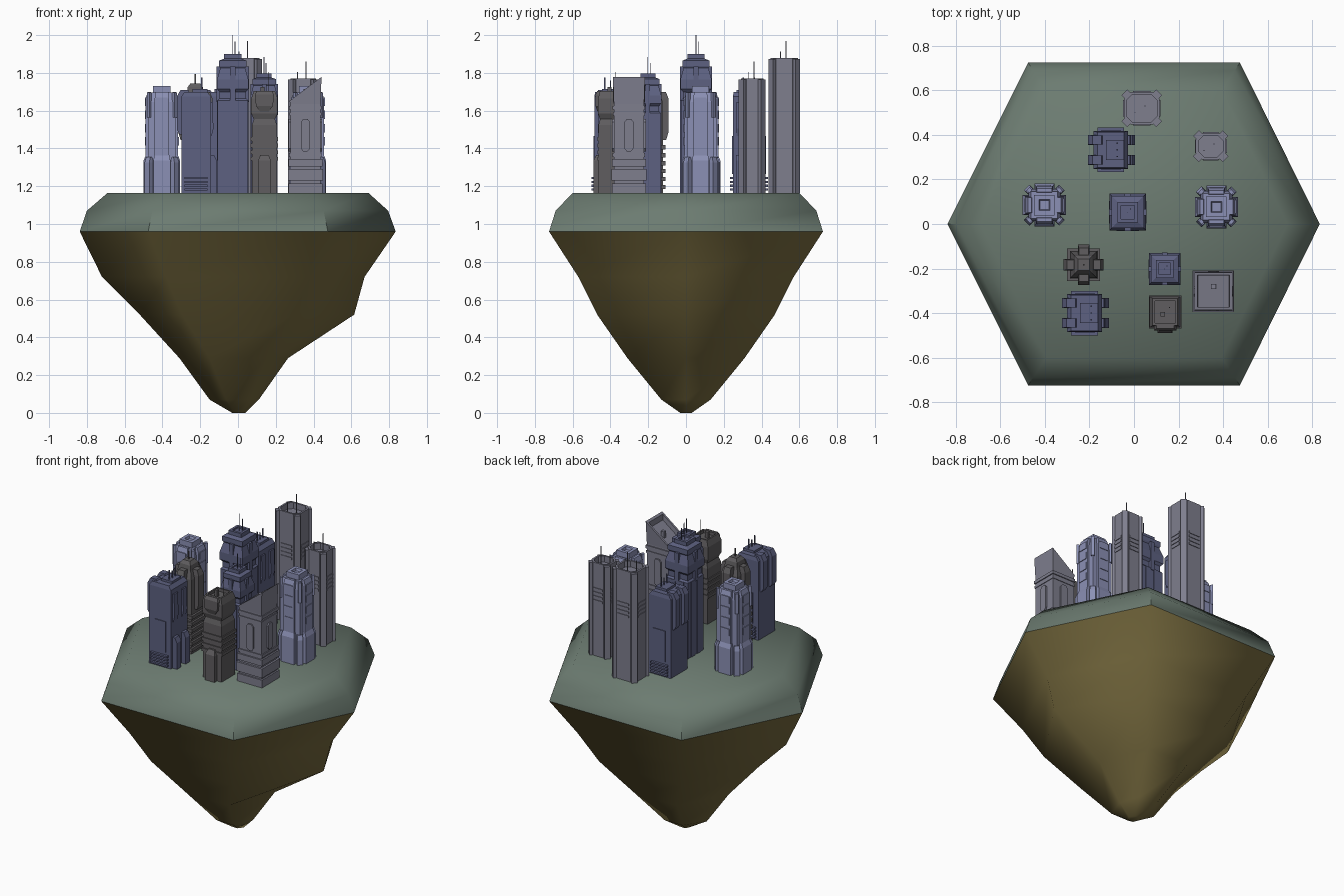
import bpy, bmesh, math
from mathutils import Matrix, Vector

GROUND = 1.165


def material(name, rgb):
    m = bpy.data.materials.new(name)
    m.diffuse_color = (*rgb, 1)
    return m


GRASS = material("grass_green", (0.15, 0.20, 0.165))
ROCK = material("rock_brown", (0.19, 0.15, 0.05))
LIGHT = material("light_blue", (0.26, 0.28, 0.46))
BLUE = material("slate_blue", (0.11, 0.12, 0.22))
LILAC = material("lilac_grey", (0.21, 0.21, 0.27))
GREY = material("dark_grey", (0.115, 0.11, 0.115))


def loft(bm, loops):
    rows = [[bm.verts.new(p) for p in loop] for loop in loops]
    n = len(rows[0])
    for a, b in zip(rows, rows[1:]):
        for i in range(n):
            bm.faces.new((a[i], a[(i + 1) % n], b[(i + 1) % n], b[i]))
    bm.faces.new(rows[0][::-1])
    bm.faces.new(rows[-1])
    return [v for r in rows for v in r]


def ring(z, hx, hy, c=0, x=0, y=0):
    """Rectangle, or octagon when the corner cut c is given."""
    pts = []
    for sx, sy in ((1, 1), (-1, 1), (-1, -1), (1, -1)):
        if c:
            pair = [(sx * hx, sy * (hy - c)), (sx * (hx - c), sy * hy)]
            pts += pair if sx * sy > 0 else pair[::-1]
        else:
            pts.append((sx * hx, sy * hy))
    return [(px + x, py + y, z) for px, py in pts]


def prism(bm, rings, x=0, y=0):
    return loft(bm, [ring(*r, x=x, y=y) if len(r) == 4 else ring(*r, 0, x, y) for r in rings])


def box(bm, x0, x1, y0, y1, z0, z1):
    hx, hy = (x1 - x0) / 2, (y1 - y0) / 2
    return prism(bm, [(z0, hx, hy), (z1, hx, hy)], (x0 + x1) / 2, (y0 + y1) / 2)


def mast(bm, x, y, z0, z1, r=0.002):
    box(bm, x - r, x + r, y - r, y + r, z0, z1)


def four(bm, part, start=0):
    """Repeat a part around the tower's four sides."""
    for k in range(4):
        verts = part()
        bmesh.ops.rotate(bm, verts=verts, cent=(0, 0, 0),
                         matrix=Matrix.Rotation(start + k * math.pi / 2, 3, 'Z'))


def finish(bm, name, mat, loc=(0, 0, 0), scale=(1, 1, 1), smooth=None):
    bmesh.ops.recalc_face_normals(bm, faces=bm.faces)
    me = bpy.data.meshes.new(name)
    bm.to_mesh(me)
    bm.free()
    me.materials.append(mat)
    ob = bpy.data.objects.new(name, me)
    bpy.context.collection.objects.link(ob)
    ob.location, ob.scale = loc, scale
    if smooth is not None:
        bpy.ops.object.select_all(action='DESELECT')
        ob.select_set(True)
        bpy.context.view_layer.objects.active = ob
        bpy.ops.object.shade_smooth_by_angle(angle=math.radians(smooth))
    return ob


def hexagon(z, left, right, hy):
    k = 0.57 * min(left, right)
    return [(right, 0, z), (k, hy, z), (-k, hy, z), (-left, 0, z), (-k, -hy, z), (k, -hy, z)]


# Floating island: grass slab and hanging rock
bm = bmesh.new()
loft(bm, [hexagon(0.96, 0.838, 0.835, 0.725), hexagon(1.07, 0.80, 0.795, 0.69),
          hexagon(GROUND, 0.69, 0.69, 0.60)])
finish(bm, "grass_slab", GRASS, smooth=50)
bm = bmesh.new()
loft(bm, [hexagon(*r) for r in ((0, 0.03, 0.04, 0.03), (0.07, 0.15, 0.11, 0.13),
     (0.29, 0.31, 0.265, 0.31), (0.52, 0.52, 0.615, 0.47), (0.72, 0.72, 0.67, 0.57),
     (0.96, 0.838, 0.835, 0.725))])
finish(bm, "rock_underside", ROCK, smooth=70)


# Octagonal towers with open parapet, corner piers and louvres
def octagonal_tower(name, x, y, hx, hy, h):
    bm = bmesh.new()
    prism(bm, [(0, hx, hy, 0.03), (h, hx, hy, 0.03), (h, hx - 0.012, hy - 0.012, 0.025),
               (h - 0.04, hx - 0.012, hy - 0.012, 0.025)])
    for sx in (-1, 1):
        for sy in (-1, 1):
            v = box(bm, -0.018, 0.018, -0.012, 0.012, 0, h - 0.005)
            bmesh.ops.rotate(bm, verts=v, cent=(0, 0, 0),
                             matrix=Matrix.Rotation(-sx * sy * math.pi / 4, 3, 'Z'))
            bmesh.ops.translate(bm, verts=v, vec=(sx * (hx - 0.01), sy * (hy - 0.01), 0))
    for i in range(4):
        z = h * 0.58 + i * 0.026
        box(bm, -hx - 0.004, hx + 0.004, -hy * 0.5, hy * 0.5, z, z + 0.014)
        box(bm, -hx * 0.5, hx * 0.5, -hy - 0.004, hy + 0.004, z, z + 0.014)
    mast(bm, 0.015, 0.01, h - 0.05, h + 0.09)
    mast(bm, -0.03, -0.02, h - 0.05, h + 0.035)
    finish(bm, name, LILAC, (x, y, GROUND))


octagonal_tower("tall_octagonal_tower", 0.035, 0.52, 0.08, 0.073, 0.713)
octagonal_tower("short_octagonal_tower", 0.345, 0.35, 0.068, 0.06, 0.605)


# Crowned spire towers
def crowned_tower(name, x, y, s):
    bm = bmesh.new()
    prism(bm, [(0, 0.08, 0.08), (0.49, 0.08, 0.08), (0.50, 0.07, 0.07), (0.535, 0.07, 0.07),
               (0.55, 0.083, 0.083), (0.60, 0.083, 0.083), (0.66, 0.066, 0.066),
               (0.67, 0.072, 0.072), (0.70, 0.072, 0.072), (0.71, 0.046, 0.046),
               (0.735, 0.046, 0.046), (0.735, 0.03, 0.03), (0.725, 0.03, 0.03)])
    four(bm, lambda: box(bm, 0.06, 0.085, -0.014, 0.014, 0.48, 0.67))
    four(bm, lambda: box(bm, 0.07, 0.0835, -0.05, -0.012, 0, 0.49))
    four(bm, lambda: box(bm, 0.07, 0.0835, 0.012, 0.05, 0, 0.49))
    mast(bm, 0, 0, 0.72, 0.835)
    mast(bm, 0.012, 0.015, 0.72, 0.80)
    finish(bm, name, BLUE, (x, y, GROUND), (s, s, s))


crowned_tower("central_crowned_tower", -0.028, 0.053, 1.0)
crowned_tower("small_crowned_tower", 0.138, -0.202, 0.86)


# Light blue buttressed towers
def buttressed_tower(name, x, y):
    bm = bmesh.new()
    prism(bm, [(0, 0.072, 0.072), (0.48, 0.072, 0.072), (0.53, 0.06, 0.06)])
    prism(bm, [(0.5, 0.046, 0.046), (0.565, 0.046, 0.046), (0.565, 0.025, 0.025),
               (0.55, 0.02, 0.02)])
    four(bm, lambda: prism(bm, [(0, 0.022, 0.045), (0.17, 0.022, 0.045), (0.20, 0.01, 0.04)], 0.075))
    four(bm, lambda: prism(bm, [(0, 0.02, 0.038), (0.50, 0.02, 0.038), (0.535, 0.008, 0.034)], 0.066))
    for i in range(4):
        z = 0.25 + i * 0.07
        four(bm, lambda: box(bm, 0.08, 0.09, -0.03, 0.03, z, z + 0.045))
    four(bm, lambda: prism(bm, [(0, 0.016, 0.018), (0.16, 0.016, 0.018), (0.19, 0.006, 0.015)], 0.096),
         math.pi / 4)
    four(bm, lambda: prism(bm, [(0.4, 0.008, 0.01), (0.53, 0.008, 0.01)], 0.095), math.pi / 4)
    finish(bm, name, LIGHT, (x, y, GROUND))


buttressed_tower("left_buttressed_tower", -0.403, 0.085)
buttressed_tower("right_buttressed_tower", 0.37, 0.077)


# Slab towers with rolled fins on one side and low annexes on the other
def finned_tower(name, x, y):
    bm = bmesh.new()
    prism(bm, [(0, 0.078, 0.085), (0.51, 0.078, 0.085), (0.535, 0.06, 0.08)])
    box(bm, -0.02, 0.06, -0.045, 0.045, 0.52, 0.55)
    for s in (-1, 1):
        prism(bm, [(0.31, 0.025, 0.022), (0.335, 0.04, 0.022), (0.51, 0.04, 0.022),
                   (0.545, 0.02, 0.02)], -0.062, s * 0.045)
        prism(bm, [(0, 0.03, 0.022), (0.17, 0.03, 0.022), (0.20, 0.015, 0.022)], 0.08, s * 0.045)
        prism(bm, [(0.3, 0.01, 0.02), (0.34, 0.02, 0.02), (0.48, 0.015, 0.02)], 0.072, s * 0.045)
        mast(bm, 0.03, s * 0.03, 0.53, 0.61, 0.003)
    mast(bm, 0.03, 0, 0.53, 0.595, 0.003)
    for i in range(4):
        z = 0.012 + i * 0.02
        box(bm, -0.06, 0.06, -0.1, 0.1, z, z + 0.011)
    box(bm, -0.04, 0.045, -0.09, 0.09, 0.1, 0.30)
    finish(bm, name, BLUE, (x, y, GROUND))


finned_tower("rear_finned_tower", -0.105, 0.333)
finned_tower("front_finned_tower", -0.222, -0.40)

# Dark grey tower with overhanging cross-shaped crown
bm = bmesh.new()
prism(bm, [(0, 0.062, 0.062), (0.48, 0.06, 0.06), (0.53, 0.045, 0.045), (0.56, 0.04, 0.04),
           (0.58, 0.025, 0.025)])
four(bm, lambda: prism(bm, [(0.28, 0.018, 0.026), (0.32, 0.03, 0.026), (0.50, 0.03, 0.026),
                            (0.535, 0.016, 0.022)], 0.06))
for i in range(6):
    z = 0.02 + i * 0.042
    prism(bm, [(z, 0.074, 0.074), (z + 0.022, 0.074, 0.074)])
mast(bm, 0, 0, 0.57, 0.63, 0.004)
finish(bm, "cross_crown_tower", GREY, (-0.226, -0.183, GROUND))

# Dark grey banded tower with porch and faceted head
bm = bmesh.new()
prism(bm, [(0, 0.066, 0.068), (0.36, 0.066, 0.068), (0.39, 0.056, 0.06), (0.42, 0.07, 0.07),
           (0.50, 0.07, 0.07), (0.54, 0.056, 0.06), (0.54, 0.046, 0.05), (0.52, 0.046, 0.05)])
for i in range(4):
    z = 0.17 + i * 0.035
    prism(bm, [(z, 0.073, 0.074), (z + 0.02, 0.073, 0.074)])
prism(bm, [(0, 0.034, 0.03), (0.17, 0.034, 0.03), (0.20, 0.022, 0.015)], 0, -0.065)
prism(bm, [(0.43, 0.022, 0.006), (0.46, 0.045, 0.016), (0.52, 0.05, 0.016), (0.54, 0.04, 0.006)], 0, -0.068)
box(bm, -0.02, 0.0, -0.02, 0.0, 0.51, 0.56)
mast(bm, 0.02, 0.02, 0.51, 0.64)
finish(bm, "banded_tower", GREY, (0.14, -0.395, GROUND))

# Lilac tower with sloping recessed roof, stepped base and long window
bm = bmesh.new()


def sloped(h, drop):
    return [(px, py, 0.55 + px * 0.75 - drop) for px, py, _ in ring(0, h, h)]


loft(bm, [ring(0, 0.08, 0.08), ring(0.47, 0.08, 0.08), sloped(0.085, 0), sloped(0.072, 0),
          sloped(0.07, 0.035)])
for z0, z1, h in ((0, 0.05, 0.09), (0.065, 0.125, 0.093), (0.14, 0.18, 0.09), (0.19, 0.21, 0.086),
                  (0.41, 0.425, 0.084), (0.44, 0.46, 0.086)):
    prism(bm, [(z0, h, h), (z1, h, h)])
four(bm, lambda: prism(bm, [(0.22, 0.006, 0.012), (0.235, 0.006, 0.024), (0.375, 0.006, 0.024),
                            (0.39, 0.006, 0.012)], 0.083))
box(bm, -0.01, 0.012, 0.01, 0.032, 0.48, 0.55)
finish(bm, "sloped_roof_tower", LILAC, (0.357, -0.302, GROUND))
